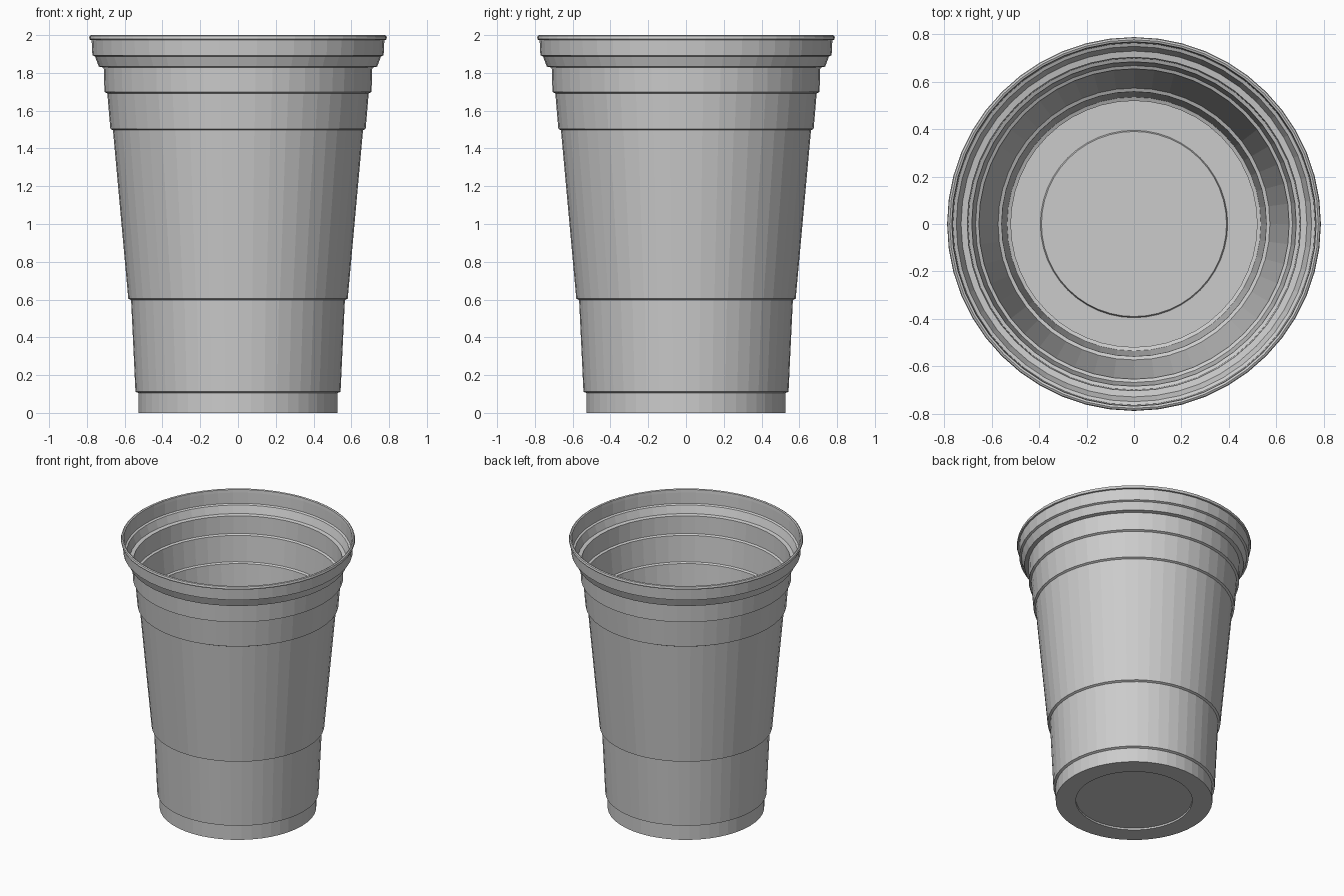
import bpy, bmesh
from math import tau

if "Cube" in bpy.data.objects:
    bpy.data.objects.remove(bpy.data.objects["Cube"])

SEG = 48
T = 0.008  # wall thickness


def lathe(name, profile, closed=False):
    """Revolve (radius, height) points around z."""
    bm = bmesh.new()
    vs = [bm.verts.new((r, 0, z)) for r, z in profile]
    pairs = list(zip(vs, vs[1:])) + ([(vs[-1], vs[0])] if closed else [])
    es = [bm.edges.new(p) for p in pairs]
    bmesh.ops.spin(bm, geom=vs + es, cent=(0, 0, 0), axis=(0, 0, 1),
                   angle=tau, steps=SEG, use_merge=False)
    bmesh.ops.remove_doubles(bm, verts=bm.verts, dist=1e-5)
    bmesh.ops.dissolve_degenerate(bm, edges=bm.edges, dist=1e-5)
    bmesh.ops.recalc_face_normals(bm, faces=bm.faces)
    me = bpy.data.meshes.new(name)
    bm.to_mesh(me)
    bm.free()
    ob = bpy.data.objects.new(name, me)
    bpy.context.collection.objects.link(ob)
    return ob


# Stepped wall: each band is (bottom radius, bottom z, top radius, top z)
bands = [(0.527, 0.0, 0.527, 0.105), (0.543, 0.112, 0.566, 0.598),
         (0.581, 0.605, 0.662, 1.497), (0.676, 1.504, 0.692, 1.692),
         (0.707, 1.699, 0.711, 1.828), (0.737, 1.833, 0.757, 1.887),
         (0.771, 1.893, 0.775, 1.974)]
outer = [p for b in bands for p in ((b[0], b[1]), (b[2], b[3]))]

# Rolled lip profile
lip = [(0.785, 1.976), (0.788, 1.986), (0.785, 1.996), (0.777, 2.0), (0.768, 1.996)]
inner = [(r - T, z + 0.003) for r, z in reversed(outer[1:-1])]

# Base with a shallow raised centre panel
underside = [(0, 0.012), (0.39, 0.012), (0.392, 0.0)]
floor = [(0.527 - T, T), (0.395, T), (0.39, 0.02), (0, 0.02)]

lathe("cup_body", underside + outer + lip + [(0.766, 1.974)] + inner + floor)
